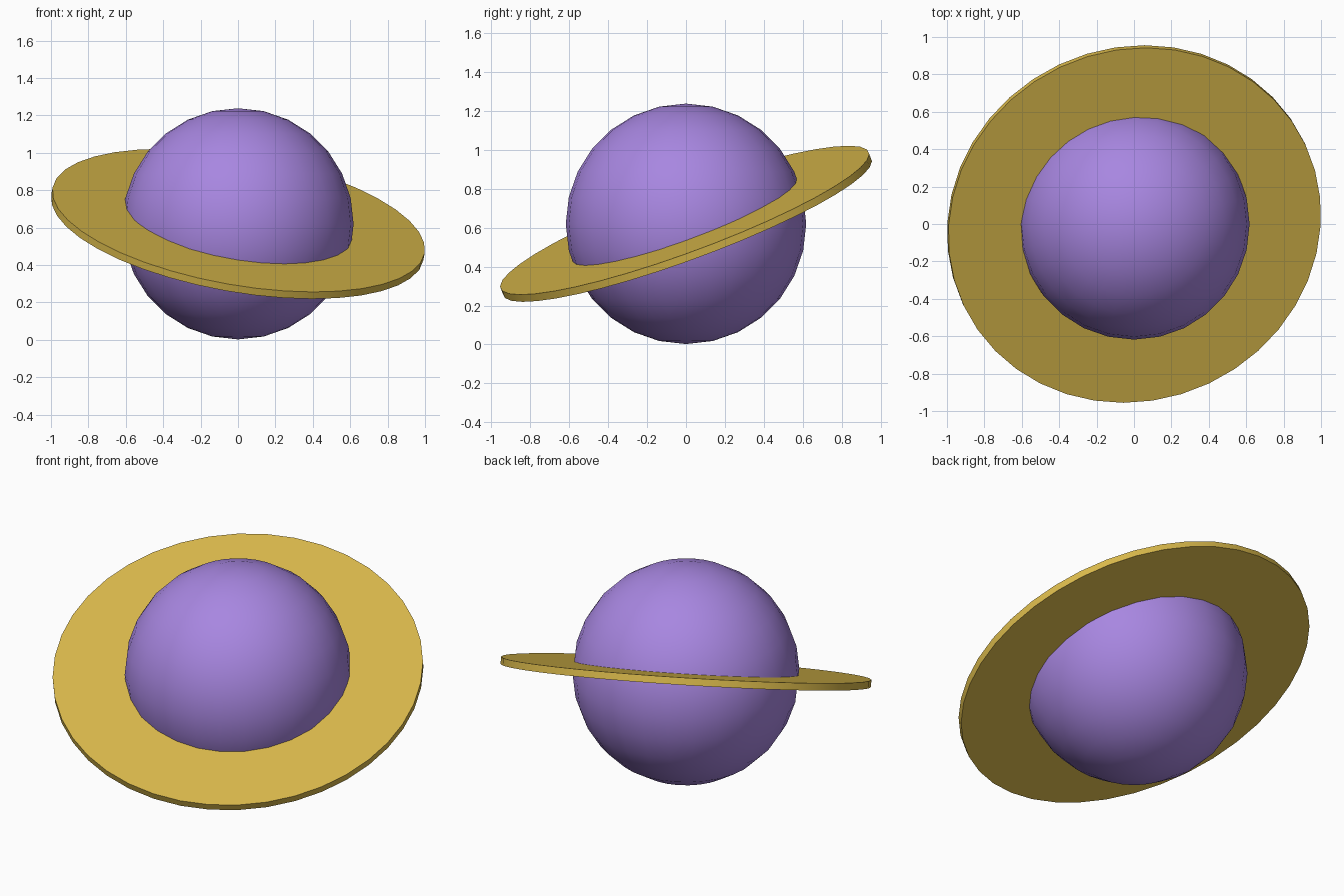
import bpy, bmesh
from math import radians, tau

default = bpy.data.objects.get("Cube")
if default:
    bpy.data.objects.remove(default)

GLOBE_RADIUS = 0.618
CENTRE = (0, 0, GLOBE_RADIUS + 0.002)


def make_material(name, colour):
    mat = bpy.data.materials.new(name)
    mat.use_nodes = True
    mat.diffuse_color = colour
    mat.node_tree.nodes["Principled BSDF"].inputs["Base Color"].default_value = colour
    return mat


def finish(obj, name, mat):
    obj.name = obj.data.name = name
    obj.data.materials.append(mat)
    bpy.ops.object.select_all(action="DESELECT")
    obj.select_set(True)
    bpy.context.view_layer.objects.active = obj
    bpy.ops.object.shade_smooth_by_angle(angle=radians(30))


purple = make_material("purple", (0.39, 0.24, 0.75, 1))
gold = make_material("gold", (0.69, 0.48, 0.07, 1))

# Planet globe
bpy.ops.mesh.primitive_uv_sphere_add(segments=28, ring_count=14,
                                     radius=GLOBE_RADIUS, location=CENTRE)
finish(bpy.context.object, "globe", purple)


# Flat ring: a rectangular section spun round the axis, then tilted
def make_ring(inner, outer, thickness, segments):
    bm = bmesh.new()
    h = thickness / 2
    section = [bm.verts.new(p) for p in
               ((inner, 0, -h), (outer, 0, -h), (outer, 0, h), (inner, 0, h))]
    edges = [bm.edges.new((section[i - 1], section[i])) for i in range(4)]
    bmesh.ops.spin(bm, geom=section + edges, cent=(0, 0, 0), axis=(0, 0, 1),
                   angle=tau, steps=segments, use_merge=True)
    bmesh.ops.remove_doubles(bm, verts=bm.verts, dist=0.0001)
    bmesh.ops.recalc_face_normals(bm, faces=bm.faces)
    mesh = bpy.data.meshes.new("ring")
    bm.to_mesh(mesh)
    bm.free()
    obj = bpy.data.objects.new("ring", mesh)
    bpy.context.collection.objects.link(obj)
    return obj


ring = make_ring(inner=0.55, outer=1.01, thickness=0.04, segments=40)
ring.location = CENTRE
ring.rotation_euler = (radians(20), radians(10), 0)
finish(ring, "ring", gold)
